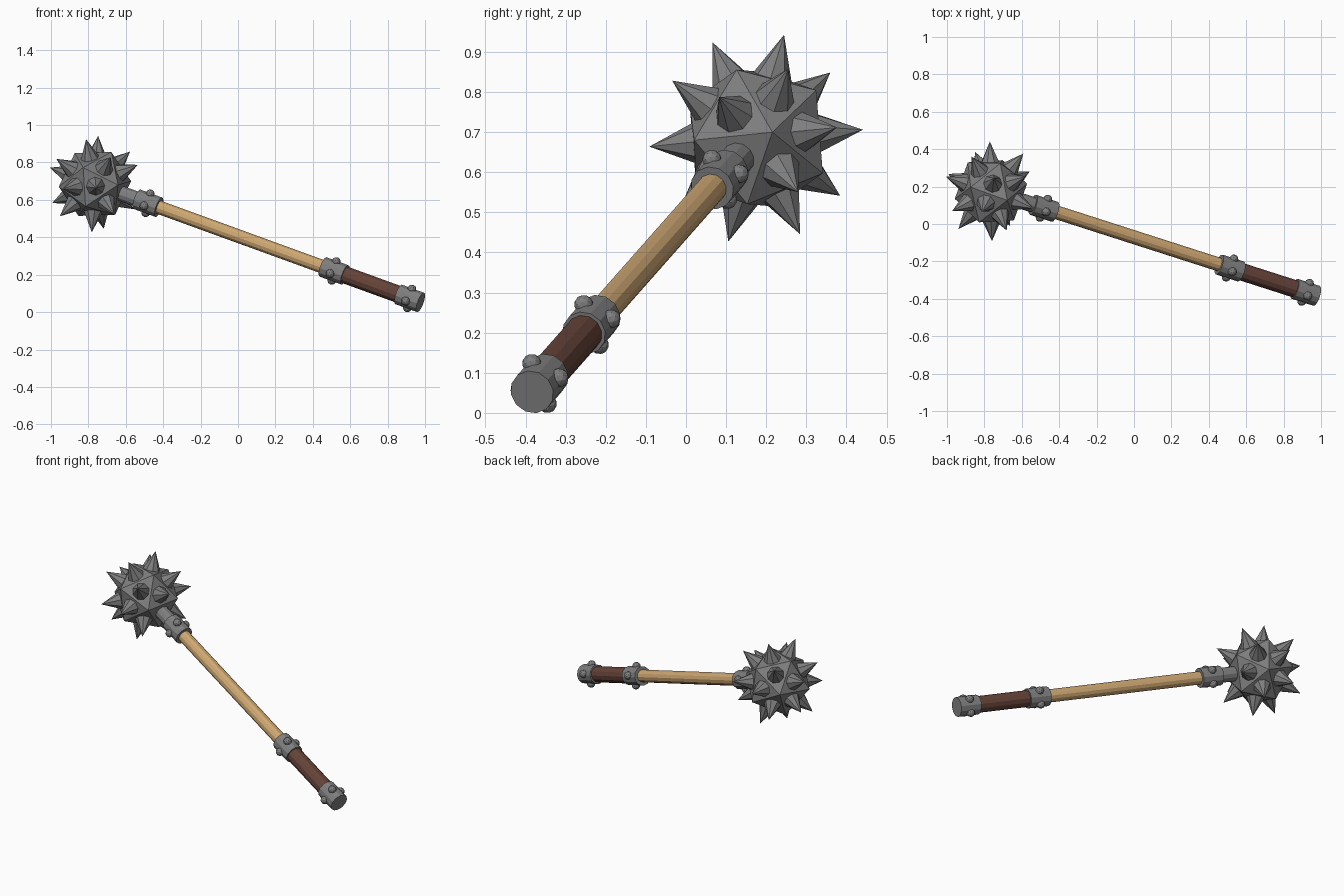
import bpy, bmesh, math
from mathutils import Matrix, Vector

if "Cube" in bpy.data.objects:
    bpy.data.objects.remove(bpy.data.objects["Cube"], do_unlink=True)


def material(name, rgb):
    m = bpy.data.materials.new(name)
    m.use_nodes = True
    m.diffuse_color = (*rgb, 1)
    m.node_tree.nodes["Principled BSDF"].inputs["Base Color"].default_value = (*rgb, 1)
    return m


iron = material("iron_grey", (0.21, 0.21, 0.21))
wood = material("light_wood", (0.62, 0.39, 0.17))
leather = material("brown_leather", (0.13, 0.056, 0.04))


def basis(z, x):
    """Rotation whose z axis is z and whose x axis leans towards x."""
    z = z.normalized()
    x = (x - z * x.dot(z)).normalized()
    return Matrix((x, z.cross(x), z)).transposed()


# Weapon frame: local z runs from the pommel end to the ball centre
pommel_end = Vector((0.976, -0.384, 0.052))
ball_centre = Vector((-0.765, 0.175, 0.685))
length = (ball_centre - pommel_end).length
frame = Matrix.Translation(pommel_end) @ basis(
    ball_centre - pommel_end, Vector((0.431, 0.714, 0.553))).to_4x4()


def finish(name, bm, mat):
    mesh = bpy.data.meshes.new(name)
    bm.to_mesh(mesh)
    bm.free()
    mesh.materials.append(mat)
    obj = bpy.data.objects.new(name, mesh)
    obj.matrix_world = frame
    bpy.context.collection.objects.link(obj)


def rod(name, start, end, radius, mat):
    bm = bmesh.new()
    bmesh.ops.create_cone(bm, cap_ends=True, segments=12, radius1=radius, radius2=radius,
                          depth=end - start, matrix=Matrix.Translation((0, 0, (start + end) / 2)))
    finish(name, bm, mat)


# Handle
rod("wooden_shaft", 0.5, 1.62, 0.037, wood)
rod("leather_grip", 0.06, 0.52, 0.047, leather)
rod("ball_neck", 1.6, length - 0.1, 0.042, iron)

# Collars, each with four round studs
for part, middle in (("pommel", 0.065), ("grip_collar", 0.514), ("head_collar", 1.62)):
    rod(part, middle - 0.065, middle + 0.065, 0.056, iron)
    bm = bmesh.new()
    for i in range(4):
        angle = math.radians(20 + 90 * i)
        spot = Vector((0.055 * math.cos(angle), 0.055 * math.sin(angle), middle))
        bmesh.ops.create_icosphere(bm, subdivisions=2, radius=0.024,
                                   matrix=Matrix.Translation(spot))
    finish(part + "_studs", bm, iron)

# Twenty-sided ball, turned so one face meets the neck
bm = bmesh.new()
bmesh.ops.create_icosphere(bm, subdivisions=1, radius=0.198)
bm.faces.ensure_lookup_table()
face = bm.faces[0]
turn = basis(-face.calc_center_median(), face.verts[0].co.copy()).transposed().to_4x4()
bmesh.ops.transform(bm, matrix=Matrix.Translation((0, 0, length)) @ turn, verts=bm.verts)
centre = Vector((0, 0, length))
sides = [(f.calc_center_median(), f.verts[0].co.copy()) for f in bm.faces]
finish("ball", bm, iron)

# A spike on every face except the one at the neck
bm = bmesh.new()
for middle, corner in sides:
    out = (middle - centre).normalized()
    if out.z < -0.95:
        continue
    height = 0.113
    place = Matrix.Translation(middle + out * (height / 2 - 0.003)) @ basis(out, corner - middle).to_4x4()
    bmesh.ops.create_cone(bm, cap_ends=True, segments=8, radius1=0.051, radius2=0,
                          depth=height, matrix=place)
bmesh.ops.remove_doubles(bm, verts=bm.verts, dist=0.0001)
finish("spikes", bm, iron)
